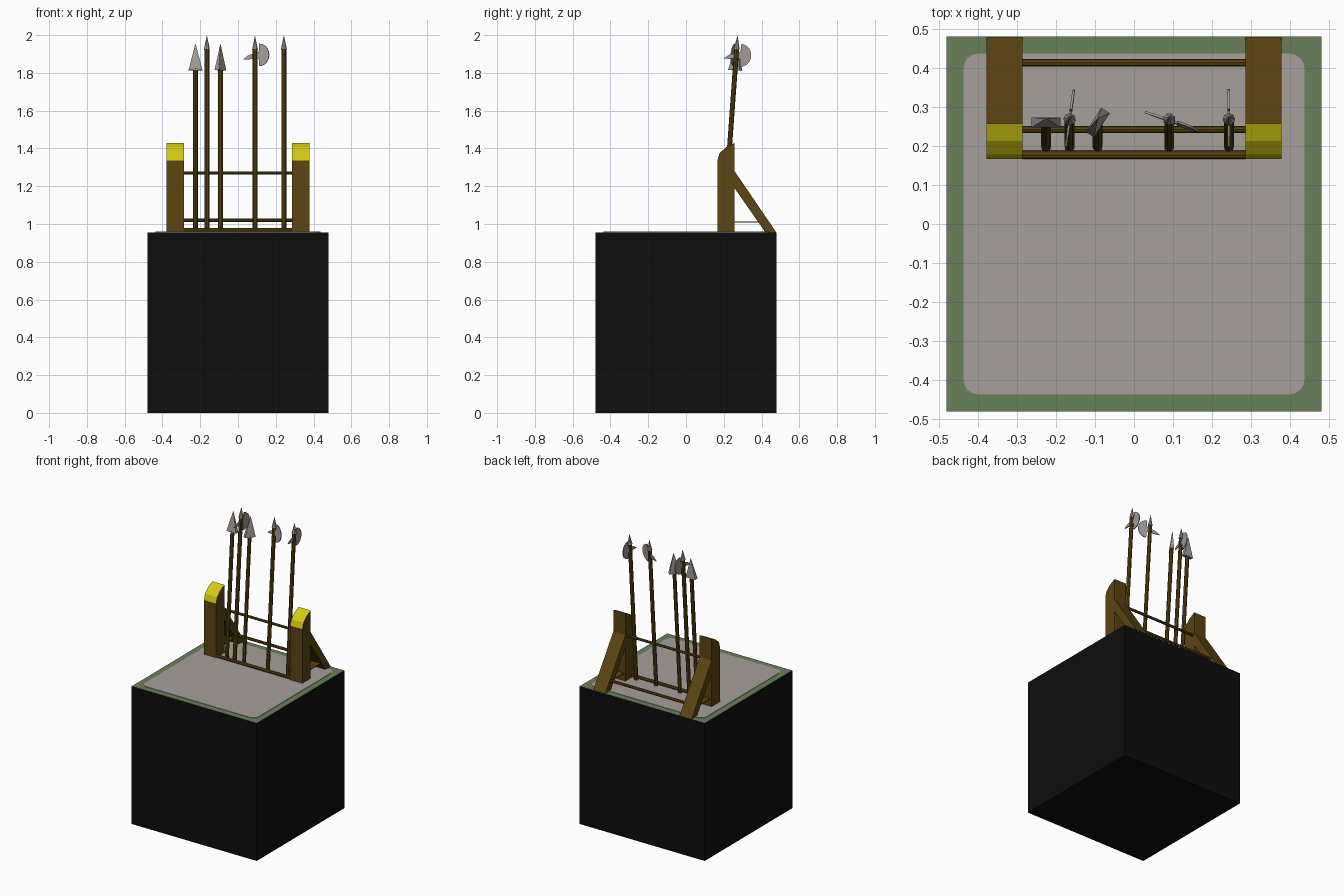
import bpy, bmesh, math
from mathutils import Matrix, Vector

if "Cube" in bpy.data.objects:
    bpy.data.objects.remove(bpy.data.objects["Cube"])


def mat(name, rgb):
    m = bpy.data.materials.new(name)
    m.diffuse_color = (*rgb, 1)
    m.use_nodes = True
    m.node_tree.nodes["Principled BSDF"].inputs["Base Color"].default_value = m.diffuse_color
    return m


BLACK = mat("black_side", (0.004, 0.004, 0.004))
GREEN = mat("grass_green", (0.14, 0.22, 0.105))
STONE = mat("stone_grey", (0.38, 0.35, 0.32))
WOOD = mat("brown_wood", (0.105, 0.058, 0.006))
YELLOW = mat("yellow_trim", (0.66, 0.60, 0.008))
STEEL = mat("steel_grey", (0.36, 0.33, 0.31))


def finish(bm, name, mats, rule=None):
    bmesh.ops.recalc_face_normals(bm, faces=bm.faces[:])
    bm.normal_update()
    if rule:
        for f in bm.faces:
            f.material_index = rule(f)
    me = bpy.data.meshes.new(name)
    bm.to_mesh(me)
    bm.free()
    for m in mats:
        me.materials.append(m)
    ob = bpy.data.objects.new(name, me)
    bpy.context.collection.objects.link(ob)
    return ob


def prism(name, pts, offset, mats, rule=None, M=Matrix()):
    """Extrude a closed 3D outline along an offset vector."""
    bm = bmesh.new()
    face = bm.faces.new([bm.verts.new(p) for p in pts])
    ext = bmesh.ops.extrude_face_region(bm, geom=[face], use_keep_orig=True)
    new = [v for v in ext["geom"] if isinstance(v, bmesh.types.BMVert)]
    bmesh.ops.translate(bm, verts=new, vec=Vector(offset))
    bm.transform(M)
    return finish(bm, name, mats, rule)


def cone(name, r1, r2, z0, z1, sides, material, M=Matrix(), scale=(1, 1, 1)):
    bm = bmesh.new()
    bmesh.ops.create_cone(bm, cap_ends=True, segments=sides, radius1=r1, radius2=r2, depth=z1 - z0)
    if sides == 4:
        bm.transform(Matrix.Rotation(math.pi / 4, 4, 'Z'))
    bm.transform(M @ Matrix.Translation((0, 0, (z0 + z1) / 2)) @ Matrix.Diagonal((*scale, 1)))
    return finish(bm, name, [material])


# ground block with grass top
H, TOP = 0.48, 0.956
prism("ground_block", [(-H, -H, 0), (H, -H, 0), (H, H, 0), (-H, H, 0)], (0, 0, TOP),
      [BLACK, GREEN], lambda f: int(f.normal.z > 0.5))

# rounded stone inlay
R, E = 0.04, 0.437
inlay = []
for k in range(4):
    c = math.radians(45 + 90 * k)
    cx, cy = math.copysign(E - R, math.cos(c)), math.copysign(E - R, math.sin(c))
    for i in range(5):
        a = math.radians(90 * k + 22.5 * i)
        inlay.append((cx + R * math.cos(a), cy + R * math.sin(a), TOP - 0.001))
prism("stone_inlay", inlay, (0, 0, 0.004), [STONE])

# posts, braces and side planks, mirrored left and right
post = [(0.166, TOP), (0.258, TOP), (0.258, 1.43), (0.212, 1.407), (0.178, 1.375), (0.166, 1.335)]
brace = [(0.257, 1.28), (0.478, TOP), (0.42, TOP), (0.257, 1.19)]
for side, s in (("left", -1), ("right", 1)):
    prism(side + "_post", [(s * 0.285, y, z) for y, z in post], (s * 0.093, 0, 0), [WOOD, YELLOW],
          lambda f: int(f.calc_center_median().z > 1.34 and abs(f.normal.x) < 0.5))
    prism(side + "_brace", [(s * 0.285, y, z) for y, z in brace], (s * 0.093, 0, 0), [WOOD])
    prism(side + "_plank", [(s * 0.295, y, z) for y, z in
                            ((0.25, 1.008), (0.41, 1.008), (0.41, 1.013), (0.25, 1.013))],
          (s * 0.072, 0, 0), [WOOD])

# cross bars
for name, y, z, r in (("upper_bar", 0.242, 1.27, 0.009), ("rear_bar", 0.413, 1.02, 0.010),
                      ("foot_bar", 0.177, 0.968, 0.011)):
    cone(name, r, r, -0.29, 0.29, 8, WOOD,
         Matrix.Translation((0, y, z)) @ Matrix.Rotation(math.pi / 2, 4, 'Y'))


def frame(x, angle):
    """Leaning pole frame, turned so local +x is the blade direction."""
    return (Matrix.Translation((x, 0.198, TOP)) @ Matrix.Rotation(-0.072, 4, 'X')
            @ Matrix.Rotation(math.radians(angle), 4, 'Z'))


# spears: pole and flat pyramid head
for i, (x, ang) in enumerate(((-0.225, 0), (-0.093, 57))):
    M = frame(x, ang)
    cone(f"spear_pole_{i}", 0.013, 0.013, 0, 0.87, 8, WOOD, M)
    q = math.sqrt(2)
    cone(f"spear_head_{i}", q, 0, 0.86, 1.003, 4, STEEL, M, (0.037, 0.013, 1))

# halberds: pole, spike, half-round blade and hook
for i, (x, ang) in enumerate(((-0.165, 82), (0.09, -20), (0.243, 90))):
    M = frame(x, ang)
    cone(f"halberd_pole_{i}", 0.013, 0.013, 0, 0.98, 8, WOOD, M)
    cone(f"halberd_spike_{i}", 0.016, 0, 0.972, 1.046, 8, STEEL, M)
    blade = [(0.0, -0.003, 0.925), (0.0, -0.003, 0.955), (0.022, -0.003, 0.958)]
    for k in range(11):
        a = math.radians(90 - 18 * k)
        blade.append((0.024 + 0.056 * math.cos(a), -0.003, 0.941 + 0.06 * math.sin(a)))
    blade.append((0.022, -0.003, 0.922))
    prism(f"halberd_blade_{i}", blade, (0, 0.006, 0), [STEEL], None, M)
    hook = [(0, -0.003, 0.952), (-0.04, -0.003, 0.938), (-0.066, -0.003, 0.918),
            (-0.04, -0.003, 0.918), (0, -0.003, 0.924)]
    prism(f"halberd_hook_{i}", hook, (0, 0.006, 0), [STEEL], None, M)
